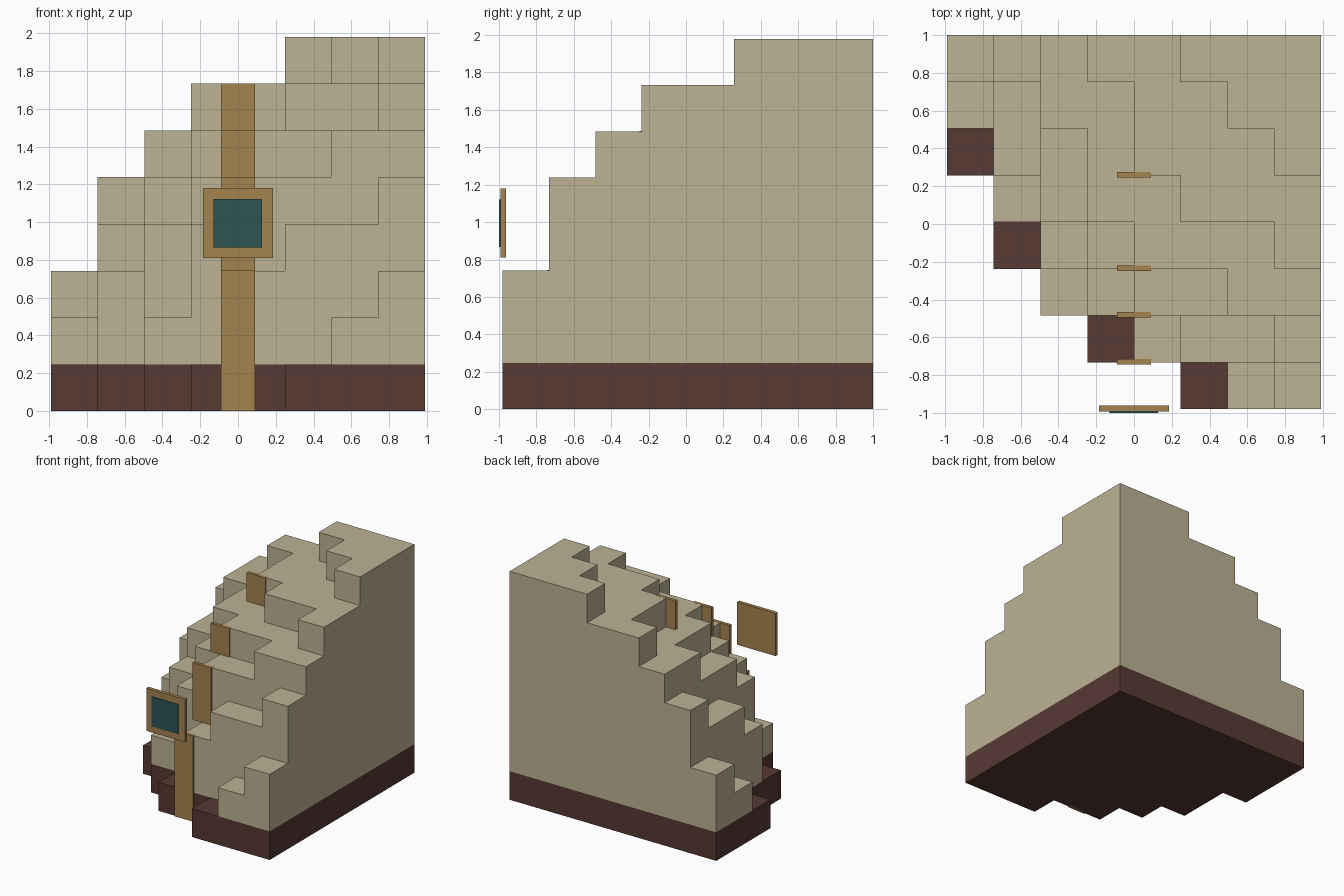
import bpy, bmesh
from mathutils import Vector

if "Cube" in bpy.data.objects:
    bpy.data.objects.remove(bpy.data.objects["Cube"])

N = 8                    # blocks along each side
S = 1.98 / N             # block size
CORNER = Vector((0.99, 1.0, 0.0))   # inner corner of the stepped octant


def material(name, rgb):
    m = bpy.data.materials.new(name)
    m.diffuse_color = (*rgb, 1.0)
    m.use_nodes = True
    m.node_tree.nodes["Principled BSDF"].inputs["Base Color"].default_value = m.diffuse_color
    return m


sand = material("sand", (0.503, 0.445, 0.296))
maroon = material("dark_maroon", (0.095, 0.041, 0.034))
tan = material("tan", (0.376, 0.227, 0.078))
teal = material("teal", (0.025, 0.091, 0.086))


def filled(a, b, c):
    """True where a block lies inside the eighth of a sphere."""
    if min(a, b, c) < 0:
        return False
    return sum((v + 0.5) ** 2 for v in (a, b, c)) <= N * N


def finish(bm, name, mats):
    bmesh.ops.recalc_face_normals(bm, faces=bm.faces)
    mesh = bpy.data.meshes.new(name)
    bm.to_mesh(mesh)
    bm.free()
    for m in mats:
        mesh.materials.append(m)
    obj = bpy.data.objects.new(name, mesh)
    bpy.context.collection.objects.link(obj)
    return obj


def box(name, x, y, z, mat):
    bm = bmesh.new()
    bmesh.ops.create_cube(bm, size=1.0)
    for v in bm.verts:
        v.co = Vector([r[0] if c < 0 else r[1] for c, r in zip(v.co, (x, y, z))])
    return finish(bm, name, [mat])


# Stepped dome: outer faces of all filled blocks, lowest course is dark
bm = bmesh.new()
for a in range(N):
    for b in range(N):
        for c in range(N):
            if not filled(a, b, c):
                continue
            for axis in range(3):
                for side in (0, 1):
                    near = [a, b, c]
                    near[axis] += 2 * side - 1
                    if filled(*near):
                        continue
                    quad = []
                    for du, dv in ((0, 0), (1, 0), (1, 1), (0, 1)):
                        p = [a, b, c]
                        p[axis] += side
                        p[(axis + 1) % 3] += du
                        p[(axis + 2) % 3] += dv
                        quad.append(bm.verts.new(CORNER + Vector((-p[0], -p[1], p[2])) * S))
                    bm.faces.new(quad).material_index = 1 if c == 0 else 0
bmesh.ops.remove_doubles(bm, verts=bm.verts, dist=0.001)
bmesh.ops.recalc_face_normals(bm, faces=bm.faces)
bmesh.ops.dissolve_limit(bm, angle_limit=0.01, verts=bm.verts, edges=bm.edges,
                         delimit={'MATERIAL'})
finish(bm, "stepped_dome", [sand, maroon])

# Ribbon plates on each riser: (block row from the back, bottom level, top level)
for i, (row, low, high) in enumerate(((7, 0, 3), (6, 3, 5), (5, 5, 6), (3, 6, 7))):
    y = CORNER.y - row * S
    box(f"ribbon_{i + 1}", (-0.09, 0.09), (y - 0.01, y + 0.018),
        (low * S, high * S + 0.001), tan)

# Square badge floating in front
box("badge_frame", (-0.185, 0.185), (-0.992, -0.962), (0.81, 1.18), tan)
box("badge_gem", (-0.13, 0.126), (-1.0, -0.991), (0.866, 1.122), teal)
